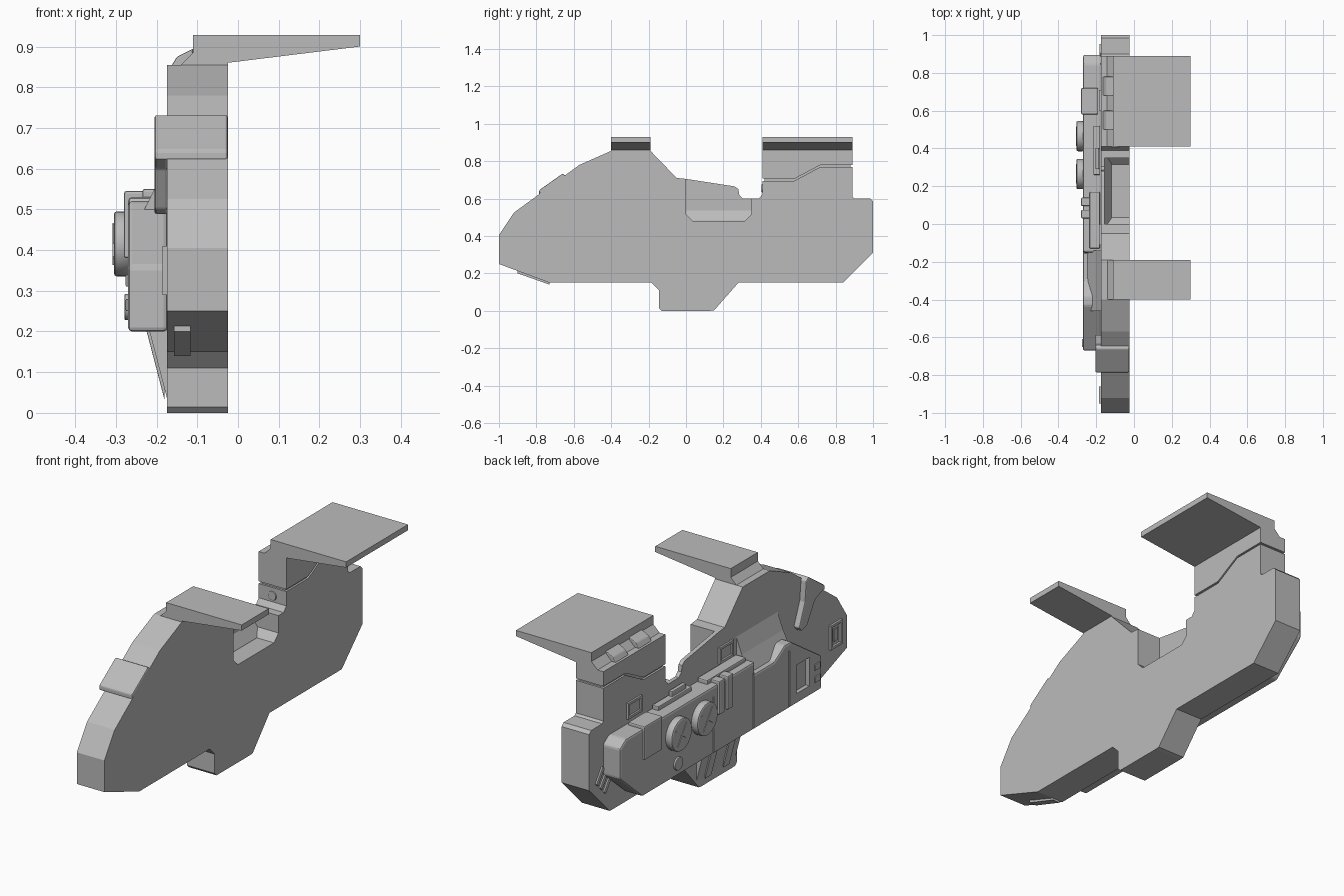
import bpy, bmesh, math
from mathutils import Vector

cube = bpy.data.objects.get("Cube")
if cube:
    bpy.data.objects.remove(cube, do_unlink=True)

grey = bpy.data.materials.new("plain_grey")
grey.use_nodes = True
grey.diffuse_color = (0.5, 0.5, 0.5, 1)
grey.node_tree.nodes["Principled BSDF"].inputs["Base Color"].default_value = (0.5, 0.5, 0.5, 1)


def finish(name, bm, bevel=0.0):
    bmesh.ops.recalc_face_normals(bm, faces=bm.faces)
    mesh = bpy.data.meshes.new(name)
    bm.to_mesh(mesh)
    bm.free()
    mesh.materials.append(grey)
    obj = bpy.data.objects.new(name, mesh)
    bpy.context.collection.objects.link(obj)
    if bevel:
        mod = obj.modifiers.new("Bevel", "BEVEL")
        mod.width, mod.segments, mod.limit_method = bevel, 2, "ANGLE"
    return obj


def prism(name, points, low, high, axis="x", bevel=0.0):
    """Extrude a profile: (y, z) points along x, or (x, z) points along y."""
    bm = bmesh.new()
    place = (lambda p, d: (d, *p)) if axis == "x" else (lambda p, d: (p[0], d, p[1]))
    face = bm.faces.new([bm.verts.new(place(p, low)) for p in points])
    new = bmesh.ops.extrude_face_region(bm, geom=[face])["geom"]
    step = Vector((high - low, 0, 0) if axis == "x" else (0, high - low, 0))
    bmesh.ops.translate(bm, vec=step, verts=[v for v in new if isinstance(v, bmesh.types.BMVert)])
    return finish(name, bm, bevel)


def box(name, x, y, z, bevel=0.0):
    return prism(name, [(y[0], z[0]), (y[1], z[0]), (y[1], z[1]), (y[0], z[1])], *x, bevel=bevel)


def disc(name, centre, radius, depth, axis="X", bevel=0.0):
    bm = bmesh.new()
    bmesh.ops.create_cone(bm, cap_ends=True, segments=32, radius1=radius, radius2=radius, depth=depth)
    obj = finish(name, bm, bevel)
    obj.rotation_euler = (0, math.pi / 2, 0) if axis == "X" else (math.pi / 2, 0, 0)
    obj.location = centre
    for poly in obj.data.polygons:
        poly.use_smooth = len(poly.vertices) == 4
    return obj


def cut(target, cutter):
    mod = target.modifiers.new("Cut", "BOOLEAN")
    mod.operation, mod.solver, mod.object = "DIFFERENCE", "EXACT", cutter
    cutter.hide_render = True
    cutter.hide_viewport = True
    cutter.display_type = "WIRE"


def frame(name, x, y, z, rim=0.012):
    """Raised rectangular outline on the outer side."""
    for i, (a, b) in enumerate([(y, (z[0], z[0] + rim)), (y, (z[1] - rim, z[1])),
                                ((y[0], y[0] + rim), z), ((y[1] - rim, y[1]), z)]):
        box(f"{name}_{i}", x, a, b)


INNER, OUTER = -0.025, -0.175

# Main hull with an open notch behind the front shoulder
hull = prism("hull", [
    (-1, .25), (-1, .405), (-.92, .525), (-.57, .78), (-.4, .855), (-.19, .855),
    (-.05, .71), (0, .705), (.26, .665), (.28, .65), (.285, .62), (.305, .6), (.39, .6),
    (.41, .625), (.41, .695), (.58, .695), (.72, .77), (.89, .77), (.89, .61), (.9, .6),
    (.985, .6), (1, .585), (1, .31), (.84, .15), (.28, .15), (.15, .002), (.13, 0),
    (-.13, 0), (-.145, .015), (-.145, .11), (-.185, .15), (-.73, .15)], OUTER, INNER)
notch = prism("notch_cutter", [(0, .8), (0, .515), (.035, .48), (.315, .48), (.35, .515),
                               (.35, .8)], -.155, .1)
cut(hull, notch)
prism("notch_slope", [(-.157, .54), (-.157, .475), (-.118, .475), (-.118, .482)], 0, .35, "y")

# Rear support above a narrow seam
box("support_core", (OUTER + .01, INNER - .01), (.42, .88), (.66, .8))
prism("rear_support", [(.41, .706), (.58, .706), (.72, .78), (.89, .78), (.89, .852),
                       (.41, .852)], OUTER, INNER)

# Tapered plates reaching over the flat side
wing = [(-.145, .85), (-.11, .885), (-.11, .928), (.3, .928), (.3, .9), (INNER, .86), (INNER, .85)]
prism("front_wing", wing, -.4, -.19, "y")
prism("rear_wing", wing, .41, .89, "y")
for i, y in enumerate((.5, .68)):
    prism(f"ledge_block_{i}", [(-.165, .85), (-.15, .875), (-.11, .895), (-.11, .85)],
          y, y + .1, "y", .004)

# Band wrapping over the nose
prism("nose_band_top", [(-.785, .62), (-.785, .645), (-.66, .733), (-.64, .72), (-.64, .7)],
      -.205, INNER, bevel=.006)
prism("nose_band_arm", [(-.785, .63), (-.785, .645), (-.66, .733), (-.64, .72), (-.63, .62), (-.585, .51),
                        (-.605, .487), (-.65, .5), (-.71, .6)], -.205, OUTER + .002, bevel=.006)

# Nose underside pad and side socket
prism("nose_pad", [(-.9, .2), (-.73, .14), (-.73, .16), (-.9, .225)], -.157, -.117)
frame("nose_socket", (-.185, OUTER), (-.95, -.86), (.29, .41))
box("nose_socket_plate", (-.18, OUTER), (-.92, -.89), (.32, .38))

# Outer side pod
pod = prism("side_pod", [
    (-.67, .2), (-.67, .36), (-.43, .52), (-.38, .52), (-.3, .47), (-.15, .47), (-.15, .53),
    (.3, .53), (.56, .53), (.85, .53), (.895, .5), (.895, .35), (.72, .2)],
    -.27, OUTER + .002, bevel=.01)
for i, (y, z) in enumerate([((-.57, -.47), (.25, .39))]):
    cut(pod, box(f"pod_recess_cutter_{i}", (-.3, -.25), y, z))
for i, y in enumerate((-.42, -.14, .17)):
    cut(pod, box(f"pod_seam_cutter_{i}", (-.3, -.265), (y, y + .006), (.1, .48)))
for i, z in enumerate((.25, .31)):
    box(f"pod_tab_{i}", (-.276, -.265), (-.65, -.61), (z, z + .03), .003)
prism("pod_shoulder", [(OUTER, .63), (-.205, .55), (-.25, .46), (OUTER, .42)], -.46, -.14, "y")

# Straps, top blocks and lever on the pod
for i, (y, width) in enumerate([(.03, .045), (.095, .045), (.58, .14)]):
    box(f"pod_strap_{i}", (-.28, -.19), (y, y + width), (.38, .545), .006)
box("top_block", (-.235, -.18), (-.13, .17), (.5, .55), .006)
box("lever_base", (-.215, -.18), (.26, .52), (.52, .55), .004)
box("lever", (-.205, -.185), (.29, .4), (.54, .575), .005)
for i, y in enumerate((-.11, .6)):
    frame(f"hatch_{i}", (-.184, OUTER), (y, y + .11), (.55, .63))

# Round caps
for i, y in enumerate((.265, .465)):
    disc(f"round_cap_{i}", (-.285, y, .415), .08, .04, bevel=.008)
    for j, turn in enumerate((.6, .6 + math.pi / 2)):
        bar = box(f"cap_bar_{i}_{j}", (-.003, .003), (-.06, .06), (-.004, .004))
        bar.location, bar.rotation_euler = (-.305, y, .415), (turn, 0, 0)
disc("small_cap", (-.272, .45, .26), .032, .014, bevel=.003)
disc("support_pin", (-.1, .41, .655), .022, .012, "Y", .003)

# Keel fairing with two ribs
fairing = [(OUTER, .21), (-.22, .21), (OUTER + .002, .03)]
prism("keel_fairing", fairing, -.13, .17, "y")
for i, y in enumerate((-.08, .06)):
    prism(f"keel_rib_{i}", [(x - .007, z) for x, z in fairing], y, y + .05, "y", .002)

# Tail vents along the lower corner
for i in range(3):
    y = .88 + i * .03
    prism(f"tail_vent_{i}", [(y, .25 + i * .03), (y + .015, .265 + i * .03),
                             (y - .035, .335 + i * .03), (y - .05, .32 + i * .03)],
          -.183, OUTER + .002, bevel=.003)
